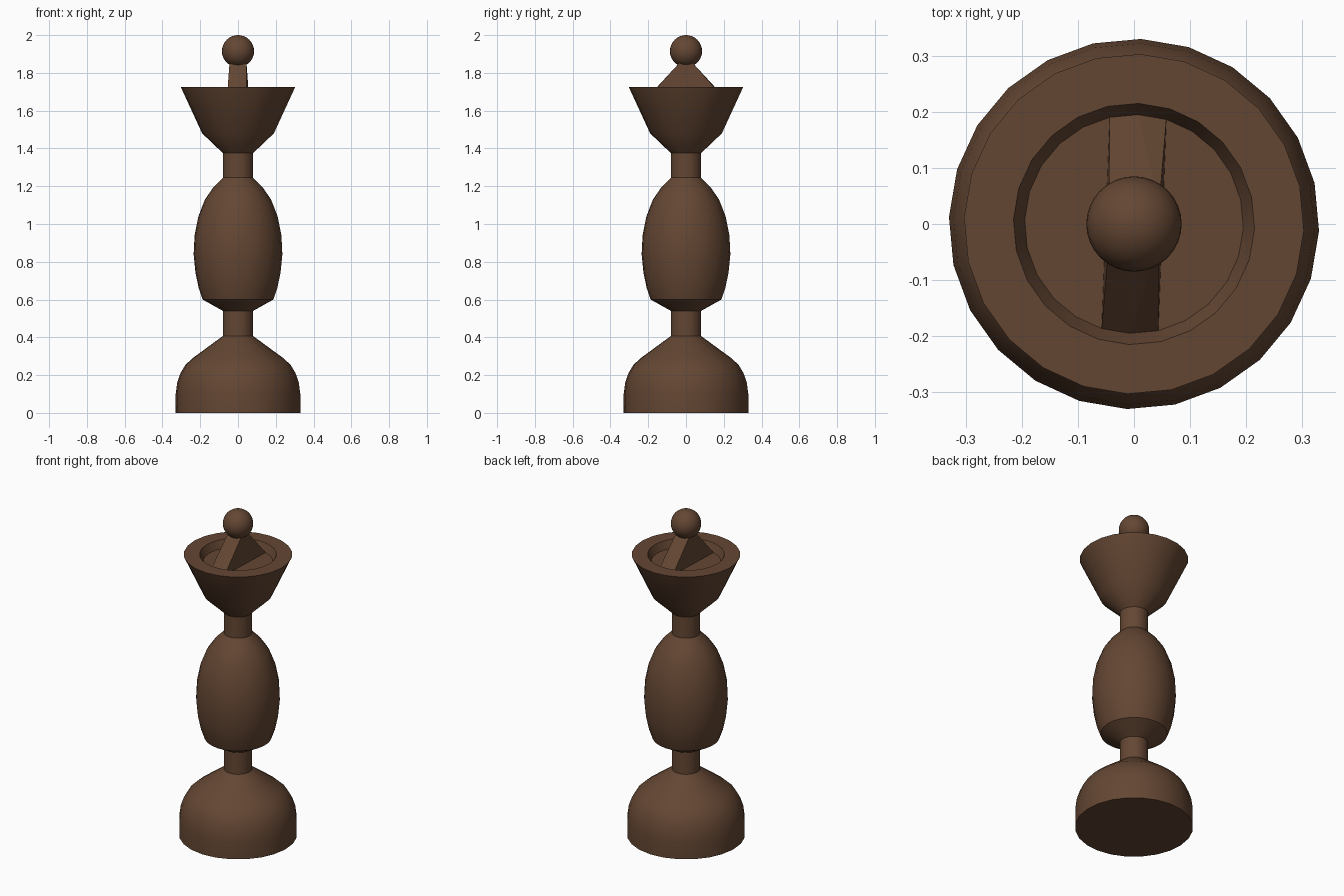
import bpy, bmesh, math

if "Cube" in bpy.data.objects:
    bpy.data.objects.remove(bpy.data.objects["Cube"])

SIDES = 24
TURN = math.radians(-2.2)  # small turn of the lathed rings

wood = bpy.data.materials.new("dark_brown_wood")
wood.diffuse_color = (0.127, 0.062, 0.033, 1)
wood.use_nodes = True
wood.node_tree.nodes["Principled BSDF"].inputs["Base Color"].default_value = wood.diffuse_color


def finish(name, bm, smooth=True):
    bmesh.ops.recalc_face_normals(bm, faces=bm.faces)
    mesh = bpy.data.meshes.new(name)
    bm.to_mesh(mesh)
    bm.free()
    mesh.materials.append(wood)
    ob = bpy.data.objects.new(name, mesh)
    bpy.context.collection.objects.link(ob)
    if smooth:
        bpy.ops.object.select_all(action='DESELECT')
        ob.select_set(True)
        bpy.context.view_layer.objects.active = ob
        bpy.ops.object.shade_smooth_by_angle(angle=math.radians(25))
    return ob


def ring_point(r, z, i):
    a = TURN + math.tau * i / SIDES
    return (r * math.cos(a), r * math.sin(a), z)


def lathe(name, profile, cap_start=False, cap_end=False):
    bm = bmesh.new()
    rings = [[bm.verts.new(ring_point(r, z, i)) for i in range(SIDES)]
             for r, z in profile]
    for a, b in zip(rings, rings[1:]):
        for i in range(SIDES):
            j = (i + 1) % SIDES
            bm.faces.new((a[i], a[j], b[j], b[i]))
    if cap_start:
        bm.faces.new(rings[0][::-1])
    if cap_end:
        bm.faces.new(rings[-1])
    return finish(name, bm)


# Domed foot with lower neck
lathe("base", [(0.33, 0), (0.33, 0.10), (0.322, 0.16), (0.305, 0.21),
               (0.278, 0.255), (0.24, 0.29), (0.08, 0.407), (0.08, 0.54)],
      cap_start=True)

# Egg-shaped body with upper neck
lathe("body", [(0.08, 0.54), (0.187, 0.6), (0.208, 0.66), (0.225, 0.74),
               (0.235, 0.84), (0.23, 0.94), (0.21, 1.04), (0.175, 1.13),
               (0.13, 1.195), (0.08, 1.245), (0.08, 1.375)])

# Flared crown with a shallow recess
FLOOR_R, FLOOR_Z = 0.195, 1.68
lathe("crown", [(0.08, 1.375), (0.19, 1.48), (0.303, 1.725),
                (0.215, 1.725), (FLOOR_R, FLOOR_Z)], cap_end=True)

# Tapered bridge rising from the recess floor into the ball
bm = bmesh.new()
back = [bm.verts.new(ring_point(FLOOR_R, FLOOR_Z, i)) for i in (5, 6, 7)]
front = [bm.verts.new(ring_point(FLOOR_R, FLOOR_Z, i)) for i in (17, 18, 19)]
tbr, tbl, tfl, tfr = [bm.verts.new((x, y, 1.853)) for x, y in
                      ((0.045, 0.035), (-0.045, 0.035), (-0.045, -0.035), (0.045, -0.035))]
for f in ((back[0], back[1], tbr), (back[1], back[2], tbl, tbr),
          (front[0], front[1], tfr, tfl), (front[1], front[2], tfr),
          (front[2], back[0], tbr, tfr), (back[2], front[0], tfl, tbl),
          (tbr, tbl, tfl, tfr), back + front):
    bm.faces.new(f)
finish("bridge", bm, smooth=False)

# Ball on top
bm = bmesh.new()
bmesh.ops.create_uvsphere(bm, u_segments=32, v_segments=16, radius=0.085)
bmesh.ops.translate(bm, verts=bm.verts, vec=(0, 0, 1.915))
finish("top_ball", bm)
